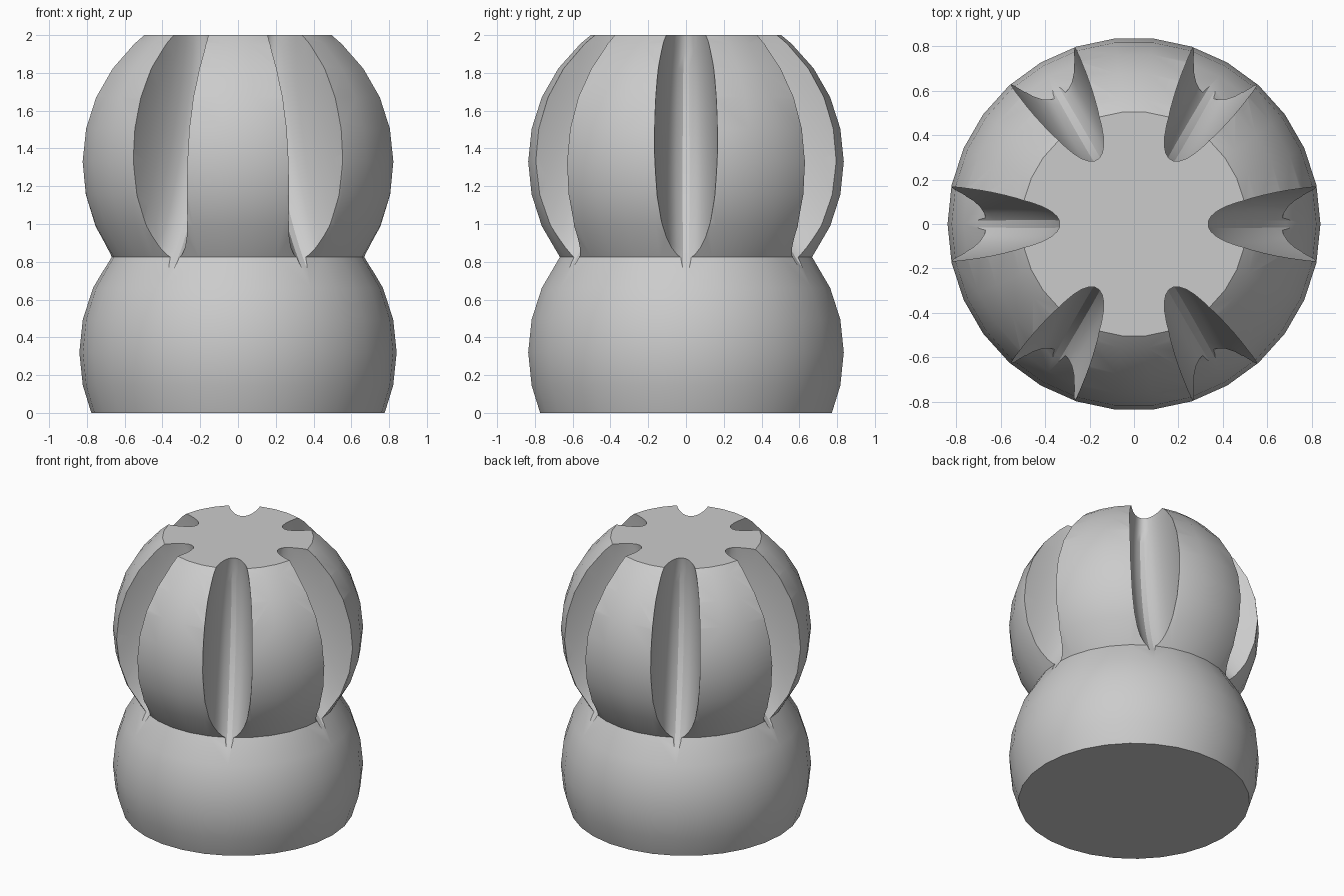
import bpy, bmesh, math
from mathutils import Matrix

cube = bpy.data.objects.get("Cube")
if cube:
    bpy.data.objects.remove(cube, do_unlink=True)

RADIUS, SIDES, GROOVES = 0.84, 30, 6
LOWER_Z, WAIST_Z, UPPER_Z, TOP_Z = 0.32, 0.825, 1.33, 2.0

grey = bpy.data.materials.new("plain grey")
grey.use_nodes = True
colour = (0.6, 0.6, 0.6, 1)
grey.diffuse_color = colour
grey.node_tree.nodes["Principled BSDF"].inputs["Base Color"].default_value = colour


def add_object(name, bm):
    bmesh.ops.recalc_face_normals(bm, faces=bm.faces)
    mesh = bpy.data.meshes.new(name)
    bm.to_mesh(mesh)
    bm.free()
    mesh.materials.append(grey)
    obj = bpy.data.objects.new(name, mesh)
    bpy.context.collection.objects.link(obj)
    return obj


def loft(bm, rings):
    """Skin closed rings of equal length and cap both ends."""
    loops = [[bm.verts.new(p) for p in ring] for ring in rings]
    count = len(loops[0])
    for a, b in zip(loops, loops[1:]):
        for i in range(count):
            j = (i + 1) % count
            bm.faces.new((a[i], a[j], b[j], b[i]))
    bm.faces.new(loops[0])
    bm.faces.new(loops[-1])


def ball_profile(centre, low, high):
    """Radius and height pairs of a ball cut flat at both ends."""
    heights = [centre + RADIUS * math.sin(math.radians(a)) for a in range(-84, 85, 12)]
    heights = [low] + [z for z in heights if low + 0.02 < z < high - 0.02] + [high]
    return [(math.sqrt(RADIUS ** 2 - (z - centre) ** 2), z) for z in heights]


# Two stacked balls, cut flat at the base, waist and top
profile = ball_profile(LOWER_Z, 0, WAIST_Z)[:-1] + ball_profile(UPPER_Z, WAIST_Z, TOP_Z)
bm = bmesh.new()
loft(bm, [[(r * math.cos(math.tau * i / SIDES), r * math.sin(math.tau * i / SIDES), z)
           for i in range(SIDES)] for r, z in profile])
body = add_object("grooved_knob", bm)

# Grooves: thin ellipsoids leaning inward at the top
lean = (Matrix.Translation((0.915, 0, 1.414))
        @ Matrix.Rotation(math.radians(-21), 4, "Y")
        @ Matrix.Diagonal((0.51, 0.17, 1.0, 1)))

for k in range(GROOVES):
    bm = bmesh.new()
    bmesh.ops.create_uvsphere(bm, u_segments=SIDES, v_segments=SIDES, radius=1)
    bm.transform(Matrix.Rotation(math.tau * k / GROOVES, 4, "Z") @ lean)
    cutter = add_object("groove_cutter", bm)
    cutter.hide_render = True
    cut = body.modifiers.new("groove", "BOOLEAN")
    cut.operation, cut.solver, cut.object = "DIFFERENCE", "EXACT", cutter
    bpy.context.view_layer.objects.active = body
    bpy.ops.object.modifier_apply(modifier=cut.name)
    bpy.data.objects.remove(cutter, do_unlink=True)

# Smooth shading with crisp rims
bpy.ops.object.select_all(action="DESELECT")
body.select_set(True)
bpy.context.view_layer.objects.active = body
bpy.ops.object.shade_smooth_by_angle(angle=math.radians(30))
